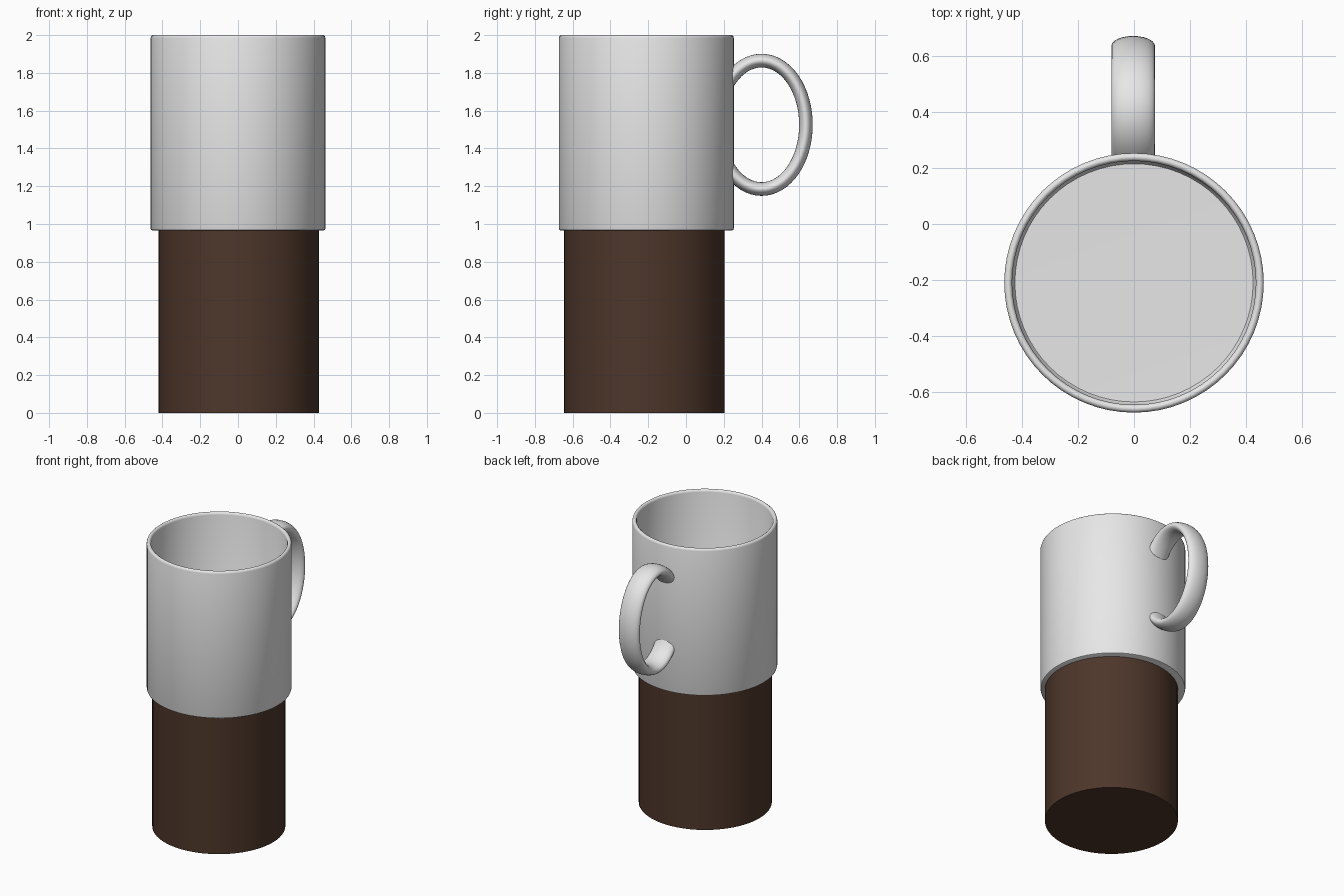
import bpy, bmesh
from math import sin, cos, tau
from mathutils import Vector

if "Cube" in bpy.data.objects:
    bpy.data.objects.remove(bpy.data.objects["Cube"])


def material(name, rgb):
    m = bpy.data.materials.new(name)
    m.use_nodes = True
    m.diffuse_color = (*rgb, 1)
    m.node_tree.nodes["Principled BSDF"].inputs["Base Color"].default_value = (*rgb, 1)
    return m


def finish(bm, name, mat):
    bmesh.ops.recalc_face_normals(bm, faces=bm.faces)
    mesh = bpy.data.meshes.new(name)
    bm.to_mesh(mesh)
    bm.free()
    ob = bpy.data.objects.new(name, mesh)
    bpy.context.collection.objects.link(ob)
    mesh.materials.append(mat)
    bpy.ops.object.select_all(action='DESELECT')
    ob.select_set(True)
    bpy.context.view_layer.objects.active = ob
    bpy.ops.object.shade_smooth_by_angle(angle=0.7)
    return ob


def lathe(name, profile, centre, mat, steps=64):
    # Spin an (r, z) profile whose two ends lie on the axis
    bm = bmesh.new()
    verts = [bm.verts.new((centre[0] + r, centre[1], z)) for r, z in profile]
    edges = [bm.edges.new(pair) for pair in zip(verts, verts[1:])]
    bmesh.ops.spin(bm, geom=verts + edges, cent=(*centre, 0), axis=(0, 0, 1),
                   angle=tau, steps=steps)
    bmesh.ops.remove_doubles(bm, verts=bm.verts, dist=0.0005)
    return finish(bm, name, mat)


ceramic = material("light grey ceramic", (0.8, 0.8, 0.8))
brown = material("dark brown", (0.075, 0.037, 0.023))

# Solid column beneath the mug
lathe("brown_base", [(0, 0), (0.425, 0), (0.425, 0.97), (0, 0.97)], (0.004, -0.22), brown)

# Hollow mug body with a rounded lip and a softened foot
lathe("mug_body", [
    (0, 0.965), (0.453, 0.965), (0.460, 0.969), (0.463, 0.978),
    (0.463, 1.985), (0.460, 1.995), (0.453, 2.0), (0.445, 2.0),
    (0.438, 1.995), (0.435, 1.985), (0.435, 1.02), (0.425, 1.005), (0, 1.0),
], (0, -0.21), ceramic)

# Oval handle: flattened tube swept round an ellipse, cut off inside the mug wall
bm = bmesh.new()
rings, sides = 64, 24
grid = []
for i in range(rings):
    a = tau * i / rings
    centre = Vector((-0.003, 0.40 + 0.235 * cos(a), 1.525 + 0.34 * sin(a)))
    out = Vector((0, 0.34 * cos(a), 0.235 * sin(a))).normalized()
    grid.append([bm.verts.new(centre + out * 0.036 * cos(tau * j / sides)
                              + Vector((0.078 * sin(tau * j / sides), 0, 0)))
                 for j in range(sides)])
for i in range(rings):
    nxt = grid[(i + 1) % rings]
    for j in range(sides):
        k = (j + 1) % sides
        bm.faces.new((grid[i][j], grid[i][k], nxt[k], nxt[j]))
cut = bmesh.ops.bisect_plane(bm, geom=bm.verts[:] + bm.edges[:] + bm.faces[:],
                             plane_co=(0, 0.235, 0), plane_no=(0, 1, 0), clear_inner=True)
bmesh.ops.holes_fill(bm, edges=[e for e in bm.edges if e.is_boundary], sides=0)
finish(bm, "mug_handle", ceramic)
